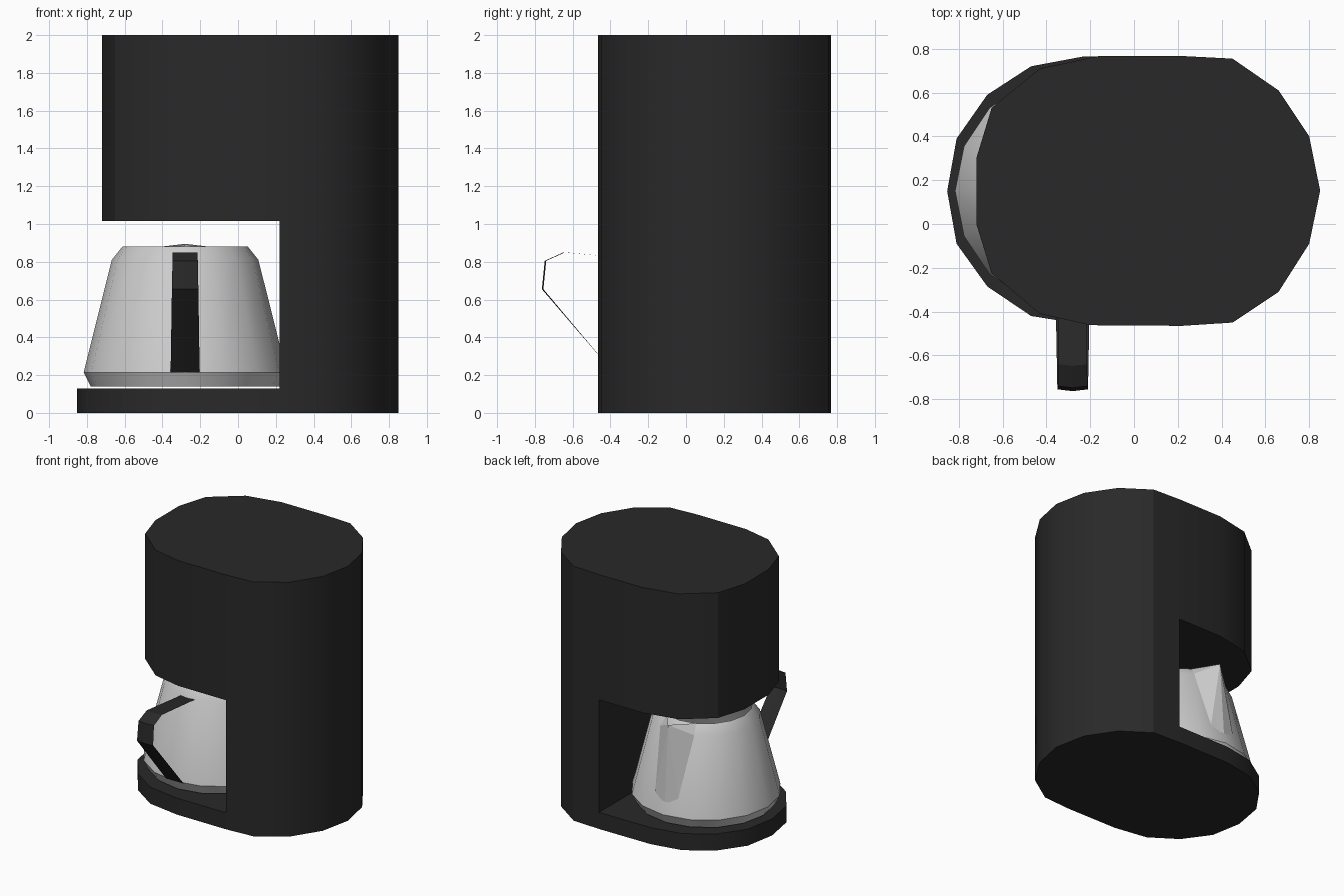
import bpy, bmesh, math

if "Cube" in bpy.data.objects:
    bpy.data.objects.remove(bpy.data.objects["Cube"])

dark = bpy.data.materials.new("dark_plastic")
dark.diffuse_color = (0.022, 0.022, 0.022, 1)
dark.use_nodes = True
dark.node_tree.nodes["Principled BSDF"].inputs["Base Color"].default_value = dark.diffuse_color
CX, CY = -0.28, 0.15          # carafe axis


def finish(name, bm, mat=None, smooth=True, recalc=True):
    bmesh.ops.remove_doubles(bm, verts=bm.verts, dist=1e-5)
    if recalc:
        bmesh.ops.recalc_face_normals(bm, faces=bm.faces)
    me = bpy.data.meshes.new(name)
    bm.to_mesh(me)
    bm.free()
    ob = bpy.data.objects.new(name, me)
    bpy.context.collection.objects.link(ob)
    if mat:
        me.materials.append(mat)
    if smooth:
        bpy.ops.object.select_all(action='DESELECT')
        ob.select_set(True)
        bpy.context.view_layer.objects.active = ob
        bpy.ops.object.shade_smooth_by_angle(angle=math.radians(30))
    return ob


def face(bm, pts):
    return bm.faces.new([bm.verts.new(p) for p in pts])


def wall(bm, outline, z0, z1):
    for (ax, ay), (bx, by) in zip(outline, outline[1:]):
        face(bm, [(ax, ay, z0), (bx, by, z0), (bx, by, z1), (ax, ay, z1)])


def cap(bm, outline, z):
    face(bm, [(x, y, z) for x, y in outline])


# Housing: column, base tray and overhanging head as one C-shaped shell
column = [(0.22, -0.465), (0.45, -0.45), (0.66, -0.31), (0.80, -0.09), (0.85, 0.152),
          (0.80, 0.40), (0.66, 0.61), (0.45, 0.755), (0.22, 0.767)]
tray = [(0.22, 0.767), (-0.23, 0.765), (-0.47, 0.72), (-0.67, 0.59), (-0.81, 0.39), (-0.853, 0.15),
        (-0.81, -0.09), (-0.67, -0.285), (-0.47, -0.42), (-0.21, -0.462), (0.22, -0.465)]
head = [(0.22, 0.767), (-0.16, 0.767), (-0.43, 0.71), (-0.65, 0.53), (-0.72, 0.30),
        (-0.72, 0.0), (-0.65, -0.225), (-0.43, -0.41), (-0.20, -0.462), (0.22, -0.465)]
Z_TRAY, Z_HEAD, Z_TOP = 0.13, 1.015, 2.0
bm = bmesh.new()
wall(bm, column, 0, Z_TOP)
wall(bm, tray, 0, Z_TRAY)
wall(bm, head, Z_HEAD, Z_TOP)
wall(bm, [tray[0], tray[-1]], Z_TRAY, Z_HEAD)
cap(bm, column + tray[1:-1], 0)
cap(bm, tray, Z_TRAY)
cap(bm, head, Z_HEAD)
cap(bm, column + head[1:-1], Z_TOP)
finish("housing", bm, dark)

# Carafe: 16-sided open jug
bm = bmesh.new()
profile = [(0.50, 0.14), (0.537, 0.215), (0.388, 0.81), (0.332, 0.88)]
N = 16
rings = [[bm.verts.new((CX + r * math.cos(2 * math.pi * i / N), CY + r * math.sin(2 * math.pi * i / N), z))
          for i in range(N)] for r, z in profile]
for lo, hi in zip(rings, rings[1:]):
    for i in range(N):
        j = (i + 1) % N
        bm.faces.new([lo[i], lo[j], hi[j], hi[i]])
bm.faces.new(rings[0][::-1])
finish("carafe", bm, recalc=False)

# Spout: pointed wedge on the rear of the carafe
bm = bmesh.new()
tip = (CX, CY + 0.47, 0.895)
foot = (CX, CY + 0.515, 0.29)
for s in (-1, 1):
    rim = (CX + s * 0.127, CY + 0.307, 0.88)
    shoulder = (CX + s * 0.148, CY + 0.358, 0.81)
    low = (CX + s * 0.10, CY + 0.49, 0.35)
    pts = [tip, rim, shoulder, low, foot]
    for a, b in zip(pts[1:], pts[2:]):
        face(bm, [tip, a, b])
finish("spout", bm, smooth=False)

# Handle: thin folded strap with a slight ridge along the middle
path = [(-0.22, 0.81, 0.062), (-0.64, 0.85, 0.066), (-0.74, 0.805, 0.067),
        (-0.755, 0.655, 0.07), (-0.385, 0.215, 0.077)]
bm = bmesh.new()
rows = []
for k, (y, z, w) in enumerate(path):
    out = 0.008 if 0 < k < 4 else 0
    rows.append([bm.verts.new((CX + s * w, y - (out if s == 0 else 0), z)) for s in (-1, 0, 1)])
for a, b in zip(rows, rows[1:]):
    for i in (0, 1):
        bm.faces.new([a[i], b[i], b[i + 1], a[i + 1]])
finish("handle", bm, dark, smooth=False)
